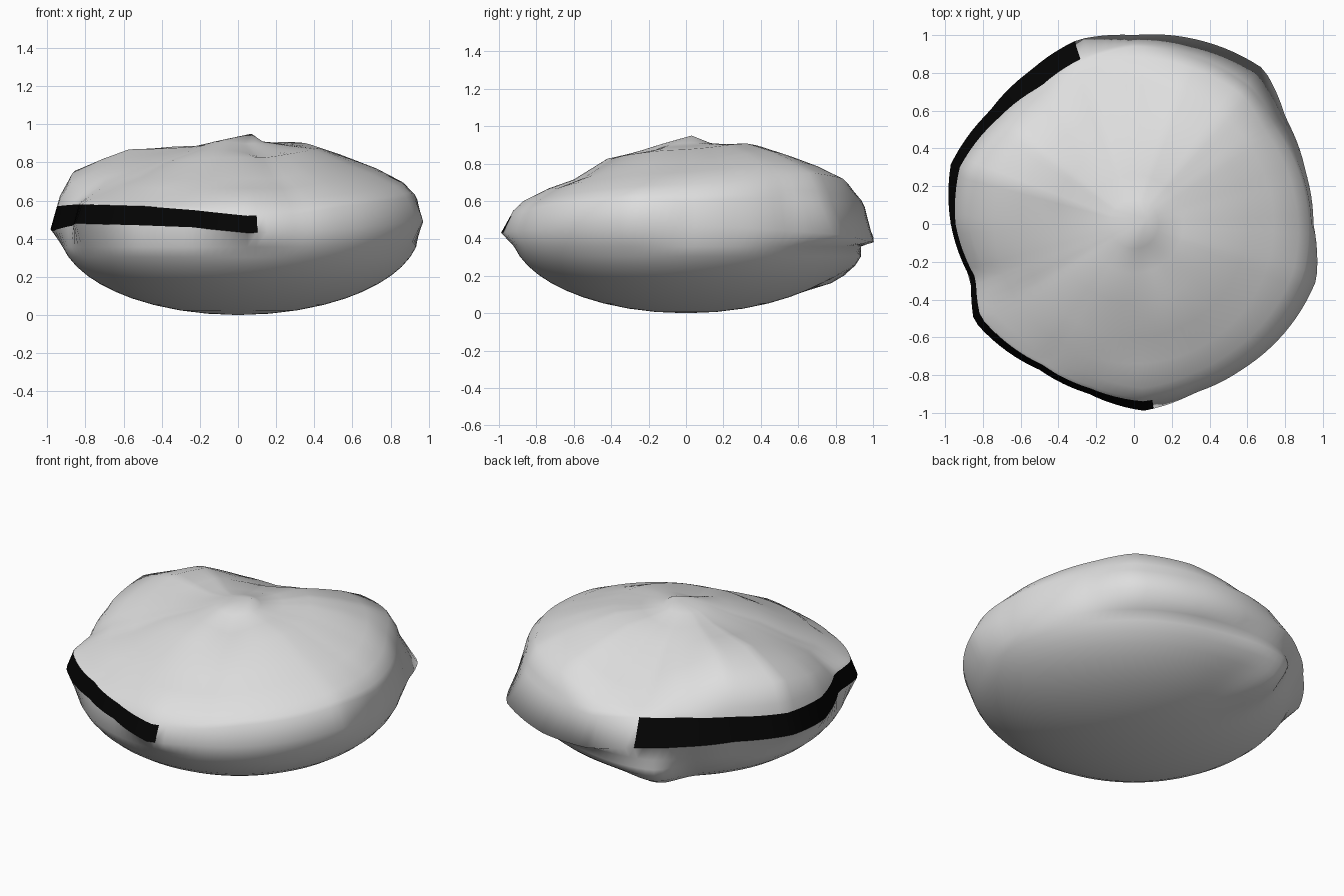
import bpy, bmesh, math

if "Cube" in bpy.data.objects:
    bpy.data.objects.remove(bpy.data.objects["Cube"])

SEG = 120
# azimuth, lower lip radius, lower lip z, upper lip radius, upper lip z, shoulder z
RIM = [
    (0, .95, .47, .94, .60, .69), (17, .95, .46, .93, .61, .71),
    (35, .98, .44, .92, .62, .74), (50, 1.07, .42, .96, .60, .75),
    (72, 1.03, .38, .95, .58, .72), (90, 1.0, .38, .955, .57, .65),
    (107, 1.02, .45, .92, .60, .63), (124, .98, .46, .88, .60, .68),
    (142, .97, .47, .91, .60, .755), (162, 1.02, .46, .97, .58, .755),
    (180, .97, .44, .945, .57, .70), (199, .91, .47, .885, .58, .64),
    (211, .99, .48, .95, .58, .61), (237, .92, .47, .89, .57, .60),
    (255, .93, .46, .90, .55, .60), (273, .99, .43, .94, .52, .60),
    (290, .95, .44, .92, .53, .60), (307, .96, .45, .92, .57, .63),
    (343, 1.01, .50, .95, .62, .68)]


def rim_at(deg):
    """Interpolate the rim table around the shell."""
    rows = RIM + [(360,) + RIM[0][1:]]
    for a, b in zip(rows, rows[1:]):
        if a[0] <= deg <= b[0]:
            t = (deg - a[0]) / (b[0] - a[0])
            return [p + (q - p) * t for p, q in zip(a[1:], b[1:])]


def material(name, v):
    m = bpy.data.materials.new(name)
    m.diffuse_color = (v, v, v, 1)
    m.use_nodes = True
    m.node_tree.nodes["Principled BSDF"].inputs["Base Color"].default_value = m.diffuse_color
    return m


def bump(v, centre, width):
    return math.exp(-((v - centre) / width) ** 2)


def skin(name, rings, mat, keep=lambda k, d: True, poles=()):
    """Bridge rings of points; optionally close first and last ring to poles."""
    bm = bmesh.new()
    vs = [[bm.verts.new(p) for p in ring] for ring in rings]
    for k in range(len(vs) - 1):
        for i in range(SEG):
            j = (i + 1) % SEG
            if keep(k, (i + .5) * 360 / SEG):
                bm.faces.new((vs[k][i], vs[k][j], vs[k + 1][j], vs[k + 1][i]))
    for loop, step, p in zip((vs[0], vs[-1]), (-1, 1), poles):
        c = bm.verts.new(p)
        for i in range(SEG):
            bm.faces.new((loop[i], loop[(i + step) % SEG], c))
    for f in bm.faces:
        f.smooth = True
    bmesh.ops.delete(bm, geom=[v for v in bm.verts if not v.link_faces], context='VERTS')
    me = bpy.data.meshes.new(name)
    bm.to_mesh(me)
    bm.free()
    me.materials.append(mat)
    ob = bpy.data.objects.new(name, me)
    bpy.context.collection.objects.link(ob)
    return ob


def ring(fn):
    out = []
    for i in range(SEG):
        d = i * 360 / SEG
        r, z = fn(d, rim_at(d))
        a = math.radians(d)
        x, y = r * math.cos(a), r * math.sin(a)
        if z > .7:  # shallow dents in front of and left of the crown
            z -= .035 * bump(x, .1, .11) * bump(y, -.22, .11)
            z -= .05 * bump(r, .36, .13) * bump(d, 175, 50)
        out.append((x, y, z))
    return out


def bowl(t):
    """Ring of the rounded underside, with a lobe at the back left."""
    def fn(d, r):
        z = .45 * (1 - math.cos(t))
        side = bump(d, 114, 24 if d < 114 else 7)
        lobe = .10 * side * bump(z, .27, .09) + .10 * bump(d, 114, 10) * bump(z, .17, .06)
        wide = .94 + .015 * max(0, math.cos(math.radians(d)))
        return wide * math.sin(t) + lobe, z
    return ring(fn)


grey = material("shell grey", .73)
black = material("mouth black", .001)

low_lip = ring(lambda d, r: (r[0], r[1]))
up_lip = ring(lambda d, r: (r[2], r[3]))
in_band = lambda d: 107 < d < 276.5

# rounded underside, from the bottom up to the lip
under = [bowl(math.radians(t)) for t in (10, 19, 28, 36, 43, 50, 57, 64, 71, 78)]

# upper shell, from the rim over the shoulder to the crown
top = [ring(lambda d, r: (r[2] - .015, r[3] + .35 * (r[4] - r[3]))),
       ring(lambda d, r: (r[2] - .07, r[4])),
       ring(lambda d, r: (.74, r[4] + .065)),
       ring(lambda d, r: (.60, r[4] + .115)),
       ring(lambda d, r: (.42, .51 + .53 * r[4])),
       ring(lambda d, r: (.26, .74 + .22 * r[4])),
       ring(lambda d, r: (.13, .91))]

seam = len(under)
skin("closed_shell", under + [low_lip, up_lip] + top, grey,
     keep=lambda k, d: k != seam or not in_band(d),
     poles=((0, 0, 0), (.07, .03, .95)))

# dark opening between the shells
skin("mouth_band", [low_lip, up_lip], black, keep=lambda k, d: in_band(d))
